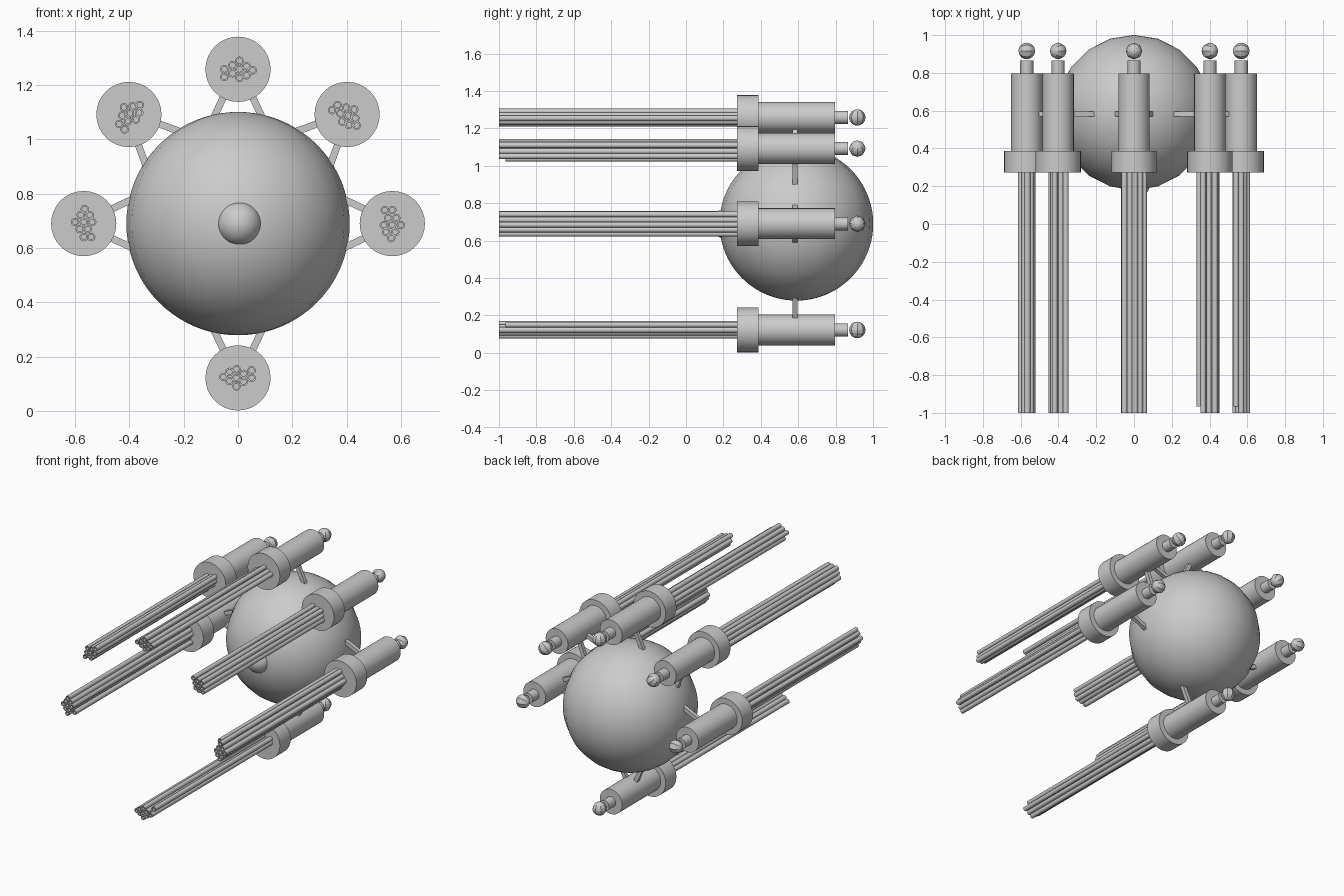
import bpy, bmesh, math
from mathutils import Matrix, Vector

if "Cube" in bpy.data.objects:
    bpy.data.objects.remove(bpy.data.objects["Cube"])

CENTRE = Vector((0, 0.59, 0.69))   # hub of the ring of guns
RING = 0.568                       # distance of each gun from the hub


def finish(bm, name, mat=Matrix(), smooth=True):
    bmesh.ops.recalc_face_normals(bm, faces=bm.faces)
    mesh = bpy.data.meshes.new(name)
    bm.to_mesh(mesh)
    bm.free()
    mesh.transform(mat)
    ob = bpy.data.objects.new(name, mesh)
    bpy.context.collection.objects.link(ob)
    if smooth:
        bpy.ops.object.select_all(action='DESELECT')
        ob.select_set(True)
        bpy.context.view_layer.objects.active = ob
        bpy.ops.object.shade_smooth_by_angle(angle=math.radians(35))
    return ob


def sphere(bm, centre, r, seg, rings):
    bmesh.ops.create_uvsphere(bm, u_segments=seg, v_segments=rings, radius=r,
                              matrix=Matrix.Translation(centre))


def lathe(bm, profile, sides, cx=0, cz=0, closed=False):
    """Revolve (radius, y) points around an axis parallel to y."""
    loops = []
    for r, y in profile:
        loops.append([bm.verts.new((cx + r * math.sin(2 * math.pi * i / sides), y,
                                    cz + r * math.cos(2 * math.pi * i / sides)))
                      for i in range(sides)])
    pairs = list(zip(loops, loops[1:]))
    if closed:
        pairs.append((loops[-1], loops[0]))
    else:
        bm.faces.new(loops[0])
        bm.faces.new(loops[-1])
    for a, b in pairs:
        for i in range(sides):
            j = (i + 1) % sides
            bm.faces.new((a[i], a[j], b[j], b[i]))


# Central ball and its small front lens
bm = bmesh.new()
sphere(bm, CENTRE, 0.411, 20, 40)
finish(bm, "core_ball")
bm = bmesh.new()
sphere(bm, (0.005, 0.218, 0.69), 0.082, 20, 24)
finish(bm, "front_lens")

# Barrel layout in a gun's cross-section (the last one is a little short)
S = 0.0037
BARRELS = [(14.5, -1), (8.5, -6), (8.5, 3), (1.5, -8.5), (1.5, 0), (1.5, 8.5),
           (-5.5, -4), (-5.5, 4), (-13.5, 0), (-13.5, -7.5)]

for n, deg in enumerate((0, 45, 90, 180, -90, -45), 1):
    mat = (Matrix.Translation((0, 0, CENTRE.z)) @ Matrix.Rotation(math.radians(deg), 4, 'Y')
           @ Matrix.Translation((0, 0, RING)))

    # Collar, body and neck in one turned piece
    bm = bmesh.new()
    lathe(bm, [(0.12, 0.273), (0.12, 0.387), (0.083, 0.387), (0.083, 0.796),
               (0.035, 0.796), (0.035, 0.866)], 32)
    finish(bm, f"gun_{n}_housing", mat)

    # Faceted rear knob
    bm = bmesh.new()
    sphere(bm, (0, 0.916, 0), 0.044, 8, 8)
    finish(bm, f"gun_{n}_knob", mat, smooth=False)

    # Bundle of hollow barrels
    bm = bmesh.new()
    for k, (x, z) in enumerate(BARRELS):
        front = -0.965 if k == len(BARRELS) - 1 else -1.0
        lathe(bm, [(0.0155, front), (0.0155, 0.28), (0.0095, 0.28), (0.0095, front)],
              12, x * S, z * S, closed=True)
    finish(bm, f"gun_{n}_barrels", mat)

    # Pair of struts splaying from the gun to the ball
    bm = bmesh.new()
    for side in (-1, 1):
        place = (Matrix.Translation((side * 0.006, 0.582, 0))
                 @ Matrix.Rotation(-side * math.radians(25), 4, 'Y')
                 @ Matrix.Translation((0, 0, -0.145)) @ Matrix.Diagonal((0.026, 0.026, 0.17, 1)))
        bmesh.ops.create_cube(bm, size=1, matrix=place)
    finish(bm, f"gun_{n}_struts", mat, smooth=False)
